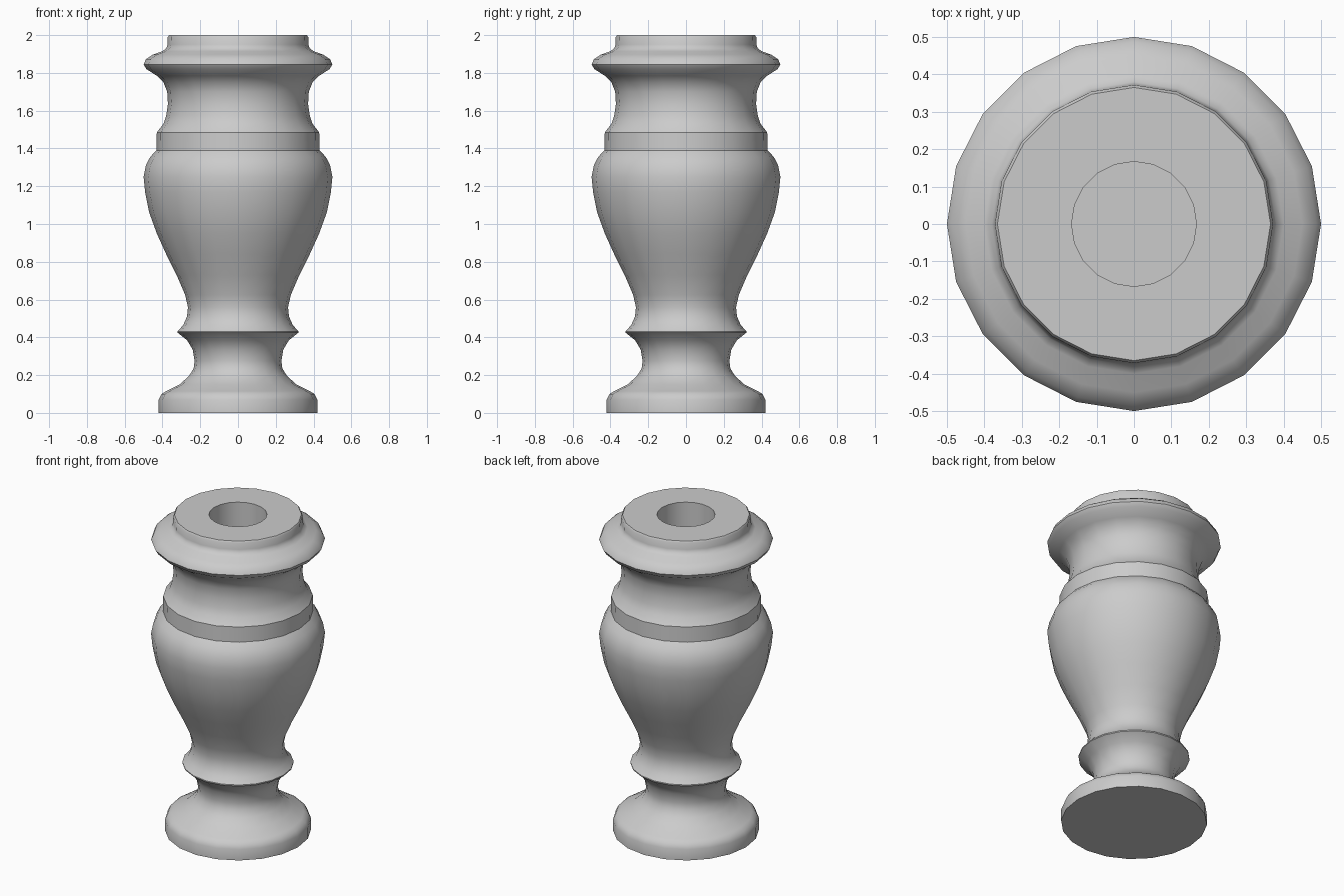
import bpy, bmesh, math

if "Cube" in bpy.data.objects:
    bpy.data.objects.remove(bpy.data.objects["Cube"])

SIDES = 20

# outer silhouette (radius, height) from the foot to the rim
outer = [
    (.42, 0), (.42, .07), (.405, .10), (.38, .115), (.31, .15), (.26, .195),
    (.235, .235), (.23, .275), (.24, .335), (.27, .385), (.32, .425), (.32, .432),
    (.29, .465), (.27, .51), (.265, .56), (.28, .625), (.325, .73), (.38, .84),
    (.43, .95), (.47, 1.06), (.492, 1.17), (.5, 1.25), (.488, 1.31), (.465, 1.355),
    (.432, 1.39), (.43, 1.485), (.395, 1.53), (.38, 1.575), (.371, 1.635),
    (.375, 1.70), (.395, 1.75), (.43, 1.785), (.485, 1.82), (.5, 1.845),
    (.487, 1.873), (.45, 1.897), (.40, 1.915), (.38, 1.93), (.373, 1.95),
    (.372, 1.99), (.365, 2.0),
]
# round bore sunk into the top
bore = [(.167, 2.0), (.167, 1.0)]

# revolve the profile, then close the foot and the bore floor
bm = bmesh.new()
rings = []
for r, z in outer + bore:
    rings.append([bm.verts.new((r * math.cos(math.tau * i / SIDES),
                                r * math.sin(math.tau * i / SIDES), z))
                  for i in range(SIDES)])
for a, b in zip(rings, rings[1:]):
    for i in range(SIDES):
        j = (i + 1) % SIDES
        bm.faces.new((a[i], a[j], b[j], b[i]))
bm.faces.new(rings[0][::-1])
bm.faces.new(rings[-1])

mesh = bpy.data.meshes.new("turned_baluster")
bm.to_mesh(mesh)
bm.free()
obj = bpy.data.objects.new("turned_baluster", mesh)
bpy.context.collection.objects.link(obj)

# smooth body with crisp collar, foot and rim edges
bpy.context.view_layer.objects.active = obj
obj.select_set(True)
bpy.ops.object.shade_smooth_by_angle(angle=math.radians(35))
